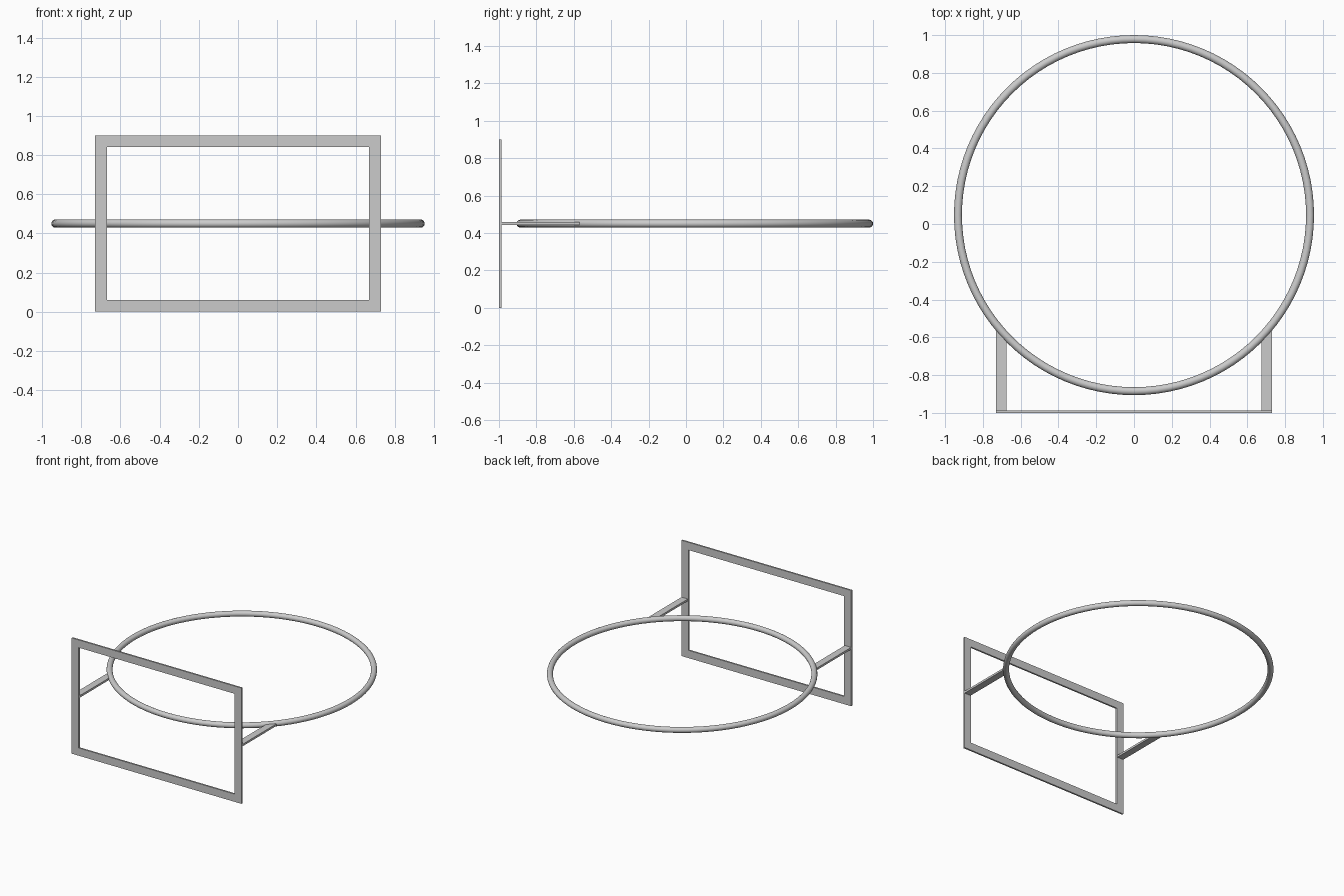
import bpy
import bmesh

old = bpy.data.objects.get("Cube")
if old:
    bpy.data.objects.remove(old, do_unlink=True)

GREY = (0.6, 0.6, 0.6, 1.0)
metal = bpy.data.materials.new("grey_metal")
metal.use_nodes = True
metal.diffuse_color = GREY
metal.node_tree.nodes["Principled BSDF"].inputs["Base Color"].default_value = GREY

HALF_W, HEIGHT, BORDER = 0.73, 0.9, 0.06
FRONT, DEPTH = -1.0, 0.013
MID_Z = HEIGHT / 2


def add_object(name, bm):
    bmesh.ops.recalc_face_normals(bm, faces=bm.faces)
    mesh = bpy.data.meshes.new(name)
    bm.to_mesh(mesh)
    bm.free()
    mesh.materials.append(metal)
    obj = bpy.data.objects.new(name, mesh)
    bpy.context.collection.objects.link(obj)


def box(name, low, high):
    bm = bmesh.new()
    bmesh.ops.create_cube(bm, size=1)
    for v in bm.verts:
        v.co = [lo + (c + 0.5) * (hi - lo) for lo, hi, c in zip(low, high, v.co)]
    add_object(name, bm)


# Rectangular mounting frame: an outer and an inner loop, front and back, bridged
bm = bmesh.new()
loops = []
for inset, y in ((0, FRONT), (BORDER, FRONT), (BORDER, FRONT + DEPTH), (0, FRONT + DEPTH)):
    w, low, high = HALF_W - inset, inset, HEIGHT - inset
    loops.append([bm.verts.new((x, y, z))
                  for x, z in ((-w, low), (w, low), (w, high), (-w, high))])
for a, b in zip(loops, loops[1:] + loops[:1]):
    for i in range(4):
        j = (i + 1) % 4
        bm.faces.new((a[i], a[j], b[j], b[i]))
add_object("mounting_frame", bm)

# Two flat arms from the frame to the ring
for side, x0, x1 in (("left", HALF_W - 0.055, HALF_W),
                     ("right", -HALF_W, 0.055 - HALF_W)):
    box(side + "_arm", (x0, FRONT + DEPTH, MID_Z - 0.008), (x1, -0.57, MID_Z + 0.008))

# Round hoop
bpy.ops.mesh.primitive_torus_add(major_radius=0.932, minor_radius=0.021,
                                 major_segments=96, minor_segments=20,
                                 location=(0, 0.047, MID_Z))
ring = bpy.context.object
ring.name = "hoop_ring"
ring.data.materials.append(metal)
bpy.ops.object.shade_smooth()
